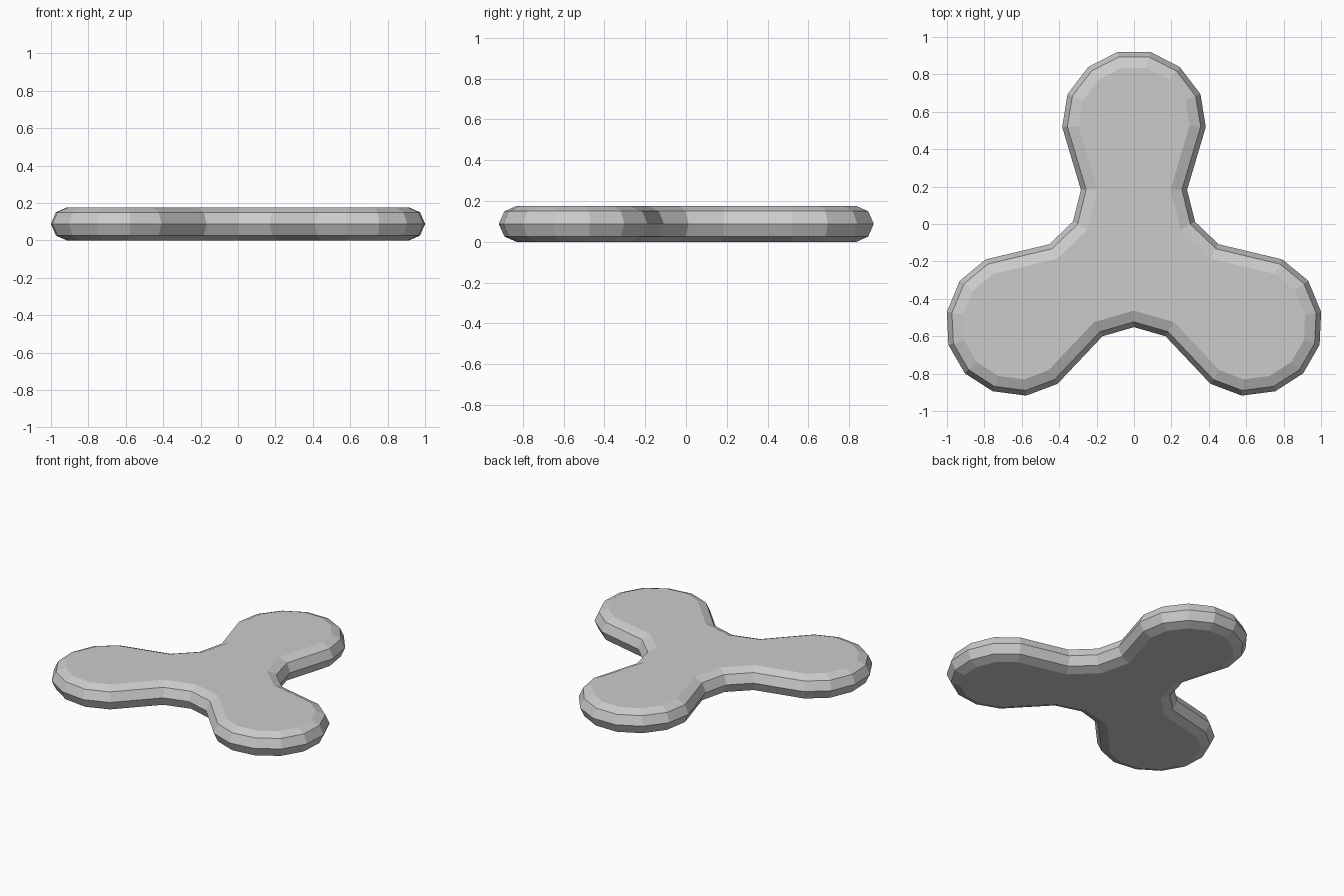
import bpy, bmesh, math
from mathutils import Vector, Matrix

if "Cube" in bpy.data.objects:
    bpy.data.objects.remove(bpy.data.objects["Cube"])

CENTRE = Vector((0, -0.175))
# Right half of one arm, from notch to rounded tip, relative to the hub centre
half = [(0.284, 0.358), (0.384, 0.694), (0.355, 0.87), (0.245, 1.014), (0.088, 1.095)]
NOTCH = (0.326, 0.188)
arm = [NOTCH] + half + [(-x, y) for x, y in reversed(half)]

# Three-fold outline, counter-clockwise
outline = []
for k in range(3):
    turn = Matrix.Rotation(math.radians(120 * k), 2)
    outline += [turn @ Vector(p) for p in arm]


def inset(points, d):
    """Mitred inward offset of a counter-clockwise outline."""
    result = []
    n = len(points)
    for i, p in enumerate(points):
        a = (p - points[i - 1]).normalized()
        b = (points[(i + 1) % n] - p).normalized()
        na, nb = Vector((-a.y, a.x)), Vector((-b.y, b.x))
        result.append(p + (na + nb) * d / (1 + na.dot(nb)))
    return result


# Rounded edge section: (inset, height)
section = [(0.085, 0), (0.027, 0.026), (0, 0.088), (0.027, 0.15), (0.085, 0.176)]

bm = bmesh.new()
rings = [[bm.verts.new((p.x + CENTRE.x, p.y + CENTRE.y, z)) for p in inset(outline, d)]
         for d, z in section]
n = len(outline)
for low, high in zip(rings, rings[1:]):
    for i in range(n):
        j = (i + 1) % n
        bm.faces.new((low[i], low[j], high[j], high[i]))
# Flat top and underside
bm.faces.new(rings[-1])
bm.faces.new(rings[0][::-1])

mesh = bpy.data.meshes.new("three_lobed_plate")
bm.to_mesh(mesh)
bm.free()
plate = bpy.data.objects.new("three_lobed_plate", mesh)
bpy.context.collection.objects.link(plate)
